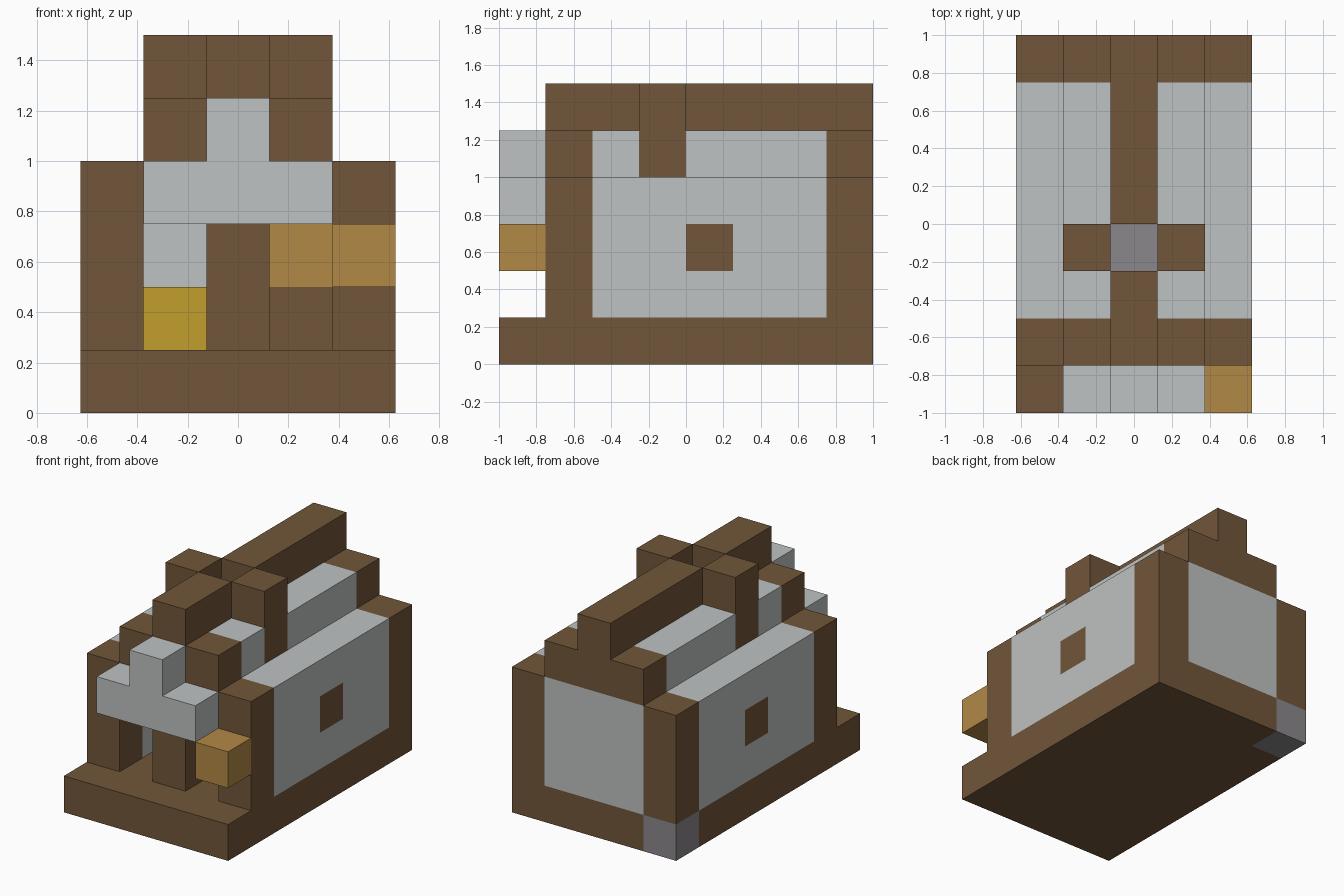
import bpy
import bmesh
from itertools import product
from mathutils import Vector

CELL = 0.25
ORIGIN = Vector((-0.625, -1, 0))
COLUMNS = 5

old = bpy.data.objects.get("Cube")
if old:
    bpy.data.objects.remove(old, do_unlink=True)


def material(name, *rgb):
    mat = bpy.data.materials.new(name)
    mat.use_nodes = True
    mat.diffuse_color = (*rgb, 1)
    shader = mat.node_tree.nodes["Principled BSDF"]
    shader.inputs["Base Color"].default_value = (*rgb, 1)
    shader.inputs["Roughness"].default_value = 1
    return mat


timber = material("brown timber", .165, .093, .042)
plaster = material("pale plaster", .52, .54, .54)
gold = material("warm gold", .45, .25, .062)
straw = material("yellow straw", .54, .34, .027)
stone = material("grey stone", .26, .245, .26)


def cells(x, y, z):
    """Block of grid cells; each axis is one index or an inclusive (first, last) pair."""
    spans = [(a, a) if isinstance(a, int) else a for a in (x, y, z)]
    return set(product(*(range(lo, hi + 1) for lo, hi in spans)))


def mirrored(block):
    return block | {(COLUMNS - 1 - x, y, z) for x, y, z in block}


def part(name, mat, block):
    """Closed mesh around a set of cells, with flat regions merged."""
    bm = bmesh.new()
    for cell in block:
        for axis in range(3):
            for side in (0, 1):
                neighbour = list(cell)
                neighbour[axis] += 2 * side - 1
                if tuple(neighbour) in block:
                    continue
                corners = []
                for u, v in ((0, 0), (1, 0), (1, 1), (0, 1)):
                    p = Vector(cell)
                    p[axis] += side
                    p[(axis + 1) % 3] += u
                    p[(axis + 2) % 3] += v
                    corners.append(bm.verts.new(ORIGIN + p * CELL))
                bm.faces.new(corners if side else corners[::-1])
    bmesh.ops.remove_doubles(bm, verts=bm.verts, dist=CELL / 100)
    bmesh.ops.dissolve_limit(bm, angle_limit=.01, verts=bm.verts, edges=bm.edges)
    mesh = bpy.data.meshes.new(name)
    bm.to_mesh(mesh)
    bm.free()
    mesh.materials.append(mat)
    obj = bpy.data.objects.new(name, mesh)
    bpy.context.collection.objects.link(obj)
    return obj


WIDE, INNER = (0, 4), (1, 3)
ROOM, WALL = (2, 6), (1, 3)
FRONT, BACK, FLUE = 1, 7, 3

# Base slab with a stone at one back corner
corner = cells(0, BACK, 0)
part("base_slab", timber, cells(WIDE, (0, BACK), 0) - corner)
part("corner_stone", stone, corner)

# Timber frame: corner posts, door post and lintel
part("front_posts", timber, mirrored(cells(0, FRONT, WALL)))
part("back_posts", timber, mirrored(cells(0, BACK, WALL)))
part("door_post", timber, cells(2, FRONT, (1, 2)))
part("door_lintel", timber, cells(INNER, FRONT, 3))

# Plaster walls with a shutter let into each side
shutters = mirrored(cells(0, 4, 2))
part("side_walls", plaster, mirrored(cells(0, ROOM, WALL)) - shutters)
part("window_shutters", timber, shutters)
part("back_wall", plaster, cells(INNER, BACK, WALL))

# Stepped roof, gables and ridge, interrupted by the chimney
chimney = mirrored(cells(1, FLUE, (4, 5)))
part("roof_slopes", plaster, mirrored(cells(1, ROOM, 4)) - chimney)
part("front_gable", timber, cells(INNER, FRONT, 4))
part("back_gable", timber, cells(INNER, BACK, 4))
part("roof_ridge", timber, cells(2, (FRONT, BACK), 5) - cells(2, FLUE, 5))
part("chimney_sides", timber, chimney)

# Porch canopy and lantern
part("porch_canopy", plaster, cells(INNER, 0, 3) | cells(2, 0, 4))
part("porch_lantern", gold, cells(4, 0, 2))

# Furnishings seen through the doorways and the flue
part("hearth", stone, cells(2, FLUE, 1))
part("straw_bale", straw, cells(1, 6, 1))
part("cupboard", timber, cells(3, 6, 1))
part("cupboard_lamp", gold, cells(3, 6, 2))
